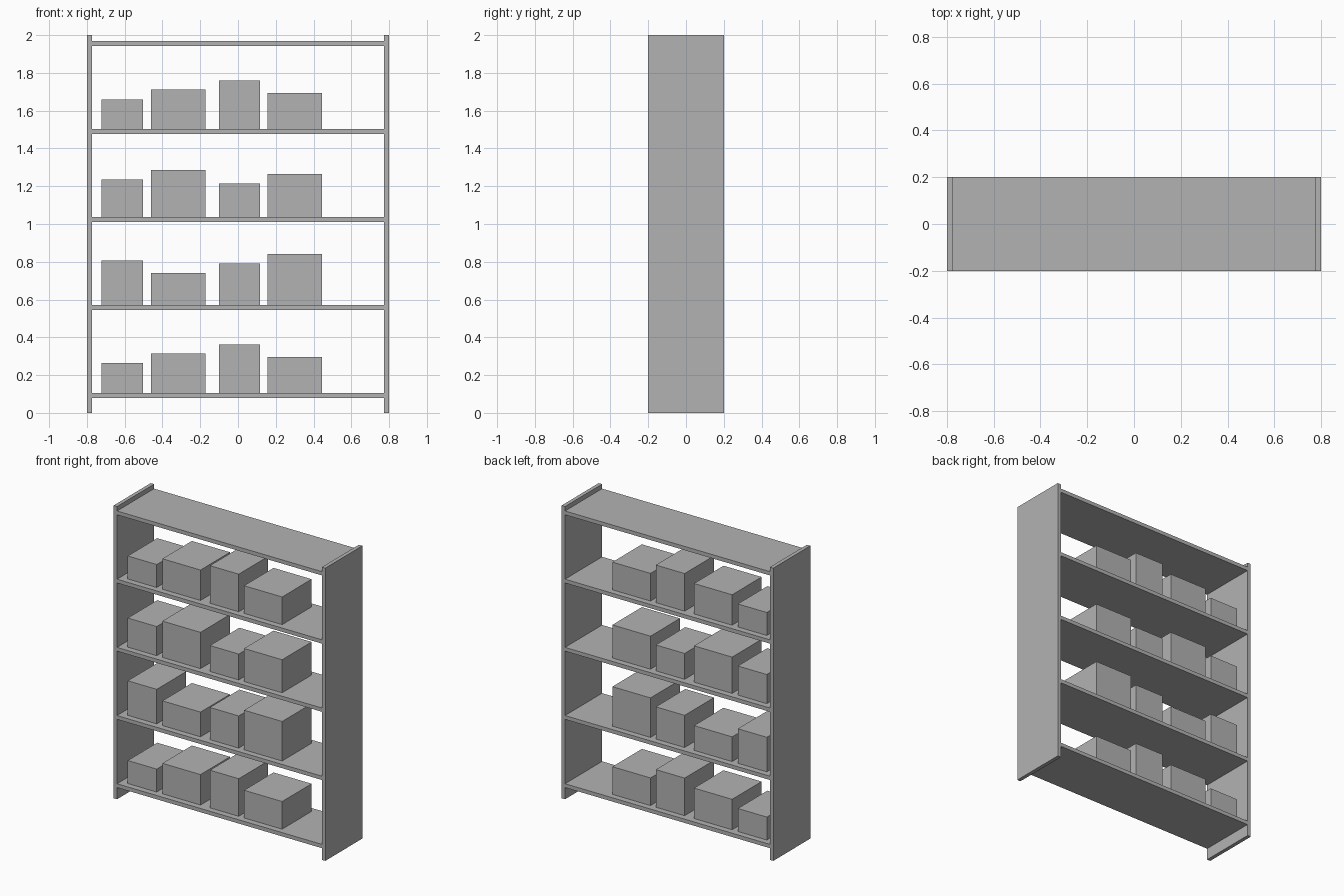
import bpy

if "Cube" in bpy.data.objects:
    bpy.data.objects.remove(bpy.data.objects["Cube"])

grey = bpy.data.materials.new("plain grey")
grey.diffuse_color = (0.45, 0.45, 0.45, 1)
grey.use_nodes = True
grey.node_tree.nodes["Principled BSDF"].inputs["Base Color"].default_value = grey.diffuse_color


def box(name, x0, x1, y0, y1, z0, z1):
    bpy.ops.mesh.primitive_cube_add(size=1, location=((x0 + x1) / 2, (y0 + y1) / 2, (z0 + z1) / 2))
    ob = bpy.context.object
    ob.name = name
    ob.scale = (x1 - x0, y1 - y0, z1 - z0)
    bpy.ops.object.transform_apply(location=False, rotation=False, scale=True)
    ob.data.materials.append(grey)
    return ob


T = 0.026           # board thickness
FIRST, STEP = 0.08, 0.4658   # underside of lowest shelf, shelf spacing

# upright side panels
box("side_panel_left", -0.8, -0.8 + T, -0.2, 0.2, 0, 2)
box("side_panel_right", 0.8 - T, 0.8, -0.2, 0.2, 0, 2)

# five shelves between the panels
for i in range(5):
    z = FIRST + i * STEP
    box(f"shelf_{i + 1}", -0.8 + T, 0.8 - T, -0.2, 0.2, z, z + T)

# stored boxes: same footprint in every row, heights vary
spans = [(-0.722, -0.503), (-0.460, -0.172), (-0.101, 0.117), (0.157, 0.445)]
heights = [
    (0.157, 0.208, 0.257, 0.189),
    (0.236, 0.169, 0.220, 0.270),
    (0.199, 0.248, 0.177, 0.226),
    (0.157, 0.208, 0.257, 0.189),
]
for r, row in enumerate(heights):
    z = FIRST + r * STEP + T
    for c, ((x0, x1), h) in enumerate(zip(spans, row)):
        box(f"storage_box_{r + 1}_{c + 1}", x0, x1, -0.159, 0.159, z, z + h)
